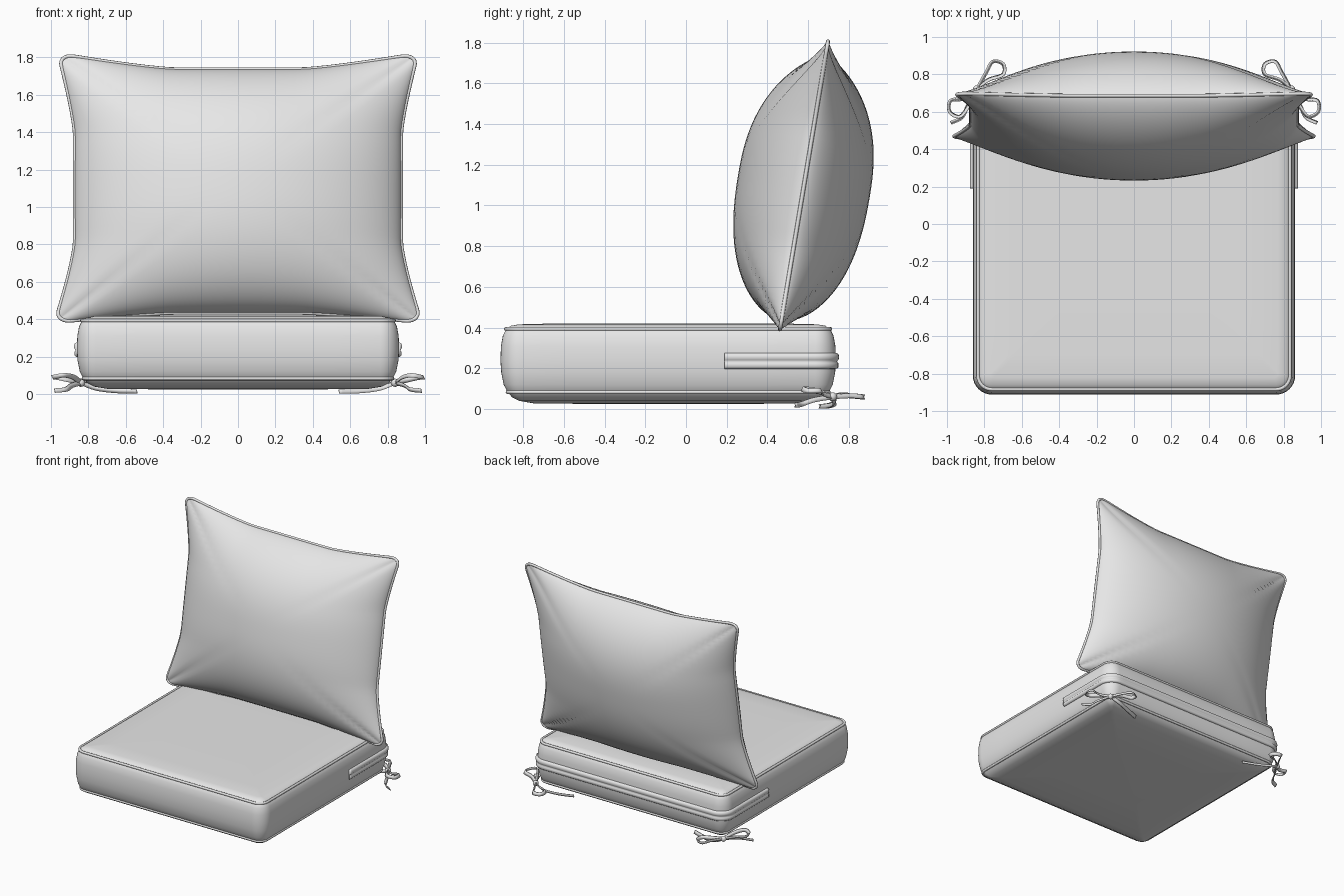
import bpy, bmesh, math
from mathutils import Vector

if "Cube" in bpy.data.objects:
    bpy.data.objects.remove(bpy.data.objects["Cube"])

fabric = bpy.data.materials.new("grey fabric")
fabric.diffuse_color = (0.8, 0.8, 0.8, 1)
fabric.use_nodes = True
fabric.node_tree.nodes["Principled BSDF"].inputs["Base Color"].default_value = fabric.diffuse_color


def finish(bm, name):
    bmesh.ops.recalc_face_normals(bm, faces=bm.faces)
    me = bpy.data.meshes.new(name)
    bm.to_mesh(me)
    bm.free()
    for p in me.polygons:
        p.use_smooth = True
    ob = bpy.data.objects.new(name, me)
    bpy.context.collection.objects.link(ob)
    me.materials.append(fabric)
    return ob


def loft(name, rings, closed_rings=True, wrap=False):
    """Skin a list of equal-length point rings and cap both ends."""
    bm = bmesh.new()
    vs = [[bm.verts.new(p) for p in r] for r in rings]
    n = len(rings[0])
    pairs = list(zip(vs, vs[1:])) + ([(vs[-1], vs[0])] if wrap else [])
    for a, b in pairs:
        for i in range(n if closed_rings else n - 1):
            j = (i + 1) % n
            bm.faces.new((a[i], a[j], b[j], b[i]))
    if closed_rings and not wrap:
        bm.faces.new(vs[0])
        bm.faces.new(vs[-1])
    return finish(bm, name)


def tube(name, pts, radius, sides=8):
    """Closed piping cord along a loop of points."""
    rings = []
    n = len(pts)
    for i, p in enumerate(pts):
        t = (pts[(i + 1) % n] - pts[i - 1]).normalized()
        a = t.cross(Vector((0, 0.6, 0.8)))
        if a.length < 0.3:
            a = t.cross(Vector((1, 0, 0)))
        a.normalize()
        # fixed frame: pick side vectors that never flip along the loop
        ref = FRAME.normalized()
        b = (ref - t * ref.dot(t)).normalized()
        a = t.cross(b)
        rings.append([p + radius * (math.cos(k * math.tau / sides) * a + math.sin(k * math.tau / sides) * b)
                      for k in range(sides)])
    return loft(name, rings, wrap=True)


# ---- seat cushion: stacked rounded-rectangle sections ----
X, Y0, Y1, R = 0.85, -0.9, 0.725, 0.09


def outline(off, z, seg=8, mid=6):
    r = max(R + off, 0.02)
    cx, ca, cb = X + off - r, Y0 - off + r, Y1 + off - r
    arcs = []
    for k, (x, y) in enumerate(((cx, ca), (cx, cb), (-cx, cb), (-cx, ca))):
        arcs.append([Vector((x + r * math.cos(a), y + r * math.sin(a), z))
                     for a in [math.pi / 2 * (k - 1 + i / seg) for i in range(seg + 1)]])
    pts = []
    for k in range(4):
        pts += arcs[k]
        p, q = arcs[k][-1], arcs[(k + 1) % 4][0]
        pts += [p.lerp(q, i / mid) for i in range(1, mid)]
    return pts


section = [(-0.5, 0.024), (-0.15, 0.028), (-0.08, 0.04), (-0.045, 0.058), (-0.022, 0.085),
           (-0.004, 0.12), (0.008, 0.18), (0.012, 0.24), (0.009, 0.31), (0.0, 0.36),
           (-0.015, 0.39), (-0.04, 0.409), (-0.08, 0.416), (-0.2, 0.419), (-0.5, 0.42)]
loft("seat_cushion", [outline(o, z) for o, z in section])

FRAME = Vector((0, 0, 1))
tube("seat_top_piping", outline(-0.016, 0.393), 0.010)
tube("seat_bottom_piping", outline(-0.024, 0.083), 0.010)

# ---- zip band wrapping the back of the seat ----
zip_profile = [(-0.01, 0.197), (0.016, 0.198), (0.024, 0.206), (0.024, 0.226), (0.017, 0.233),
               (0.024, 0.241), (0.028, 0.255), (0.024, 0.27), (0.014, 0.276), (-0.01, 0.275)]
cols = []
for o, z in zip_profile:
    line = [p for p in outline(o, z, mid=40) if p.y > 0.2]
    first, last = line[0].copy(), line[-1].copy()
    first.y = last.y = 0.19
    cols.append([first] + line + [last])
n = min(len(c) for c in cols)
loft("zip_band", [[c[i] if i < n // 2 else c[i - n] for c in cols] for i in range(n)])

# ---- back pillow: two bulged sheets sharing a pinched outline ----
CEN = Vector((0, 0.58, 1.1))
UP = Vector((0, 0.1644, 0.9864))
NOR = Vector((0, -0.9864, 0.1644))
K = 0.09


def pillow_point(u, v, side):
    r = max(abs(u), abs(v))
    a, b = u, v
    if r > 1e-6:  # round the corners of each concentric square
        bu, bv = u / r, v / r
        cu, cv = [max(-1 + K, min(1 - K, q)) for q in (bu, bv)]
        d = Vector((bu - cu, bv - cv))
        if abs(d.x) > 1e-6 and abs(d.y) > 1e-6:
            d = d.normalized() * K
        a, b = r * (cu + d.x), r * (cv + d.y)
    ev = max(0, (abs(b) - 0.4) / 0.6) ** 1.3
    eu = max(0, (abs(a) - 0.35) / 0.65) ** 1.3
    x = a * (0.872 + (0.09 if b > 0 else 0.108) * ev)
    t = b * ((0.645 + 0.085 * eu) if b > 0 else (0.675 + 0.052 * eu))
    fall = 0.72 if v > 0 else 0.55
    d = 0.328 * (max(0, 1 - u * u)) ** 0.65 * (max(0, 1 - abs(v) ** 2.4)) ** fall
    return CEN + Vector((x, 0, 0)) + UP * t + NOR * d * side


N = 48
steps = [math.sin(math.pi / 2 * (2 * i / N - 1)) for i in range(N + 1)]
bm = bmesh.new()
for side in (1, -1):
    g = [[bm.verts.new(pillow_point(u, v, side)) for u in steps] for v in steps]
    for j in range(N):
        for i in range(N):
            bm.faces.new((g[j][i], g[j][i + 1], g[j + 1][i + 1], g[j + 1][i]))
bmesh.ops.remove_doubles(bm, verts=bm.verts, dist=0.00005)
finish(bm, "back_pillow")

# piping round the pillow edge
edge = [(u, -1) for u in steps[:-1]] + [(1, v) for v in steps[:-1]]
edge += [(-u, 1) for u in steps[:-1]] + [(-1, -v) for v in steps[:-1]]
cord = []
for u, v in edge:
    p = pillow_point(u, v, 0)
    if not cord or (p - cord[-1]).length > 0.008:
        cord.append(p)
FRAME = NOR
tube("pillow_piping", cord, 0.010)


# ---- ribbon ties at the two back corners ----
def smooth_path(pts, sub=6):
    p = [Vector(q) for q in pts]
    p = [2 * p[0] - p[1]] + p + [2 * p[-1] - p[-2]]
    out = []
    for a, b, c, d in zip(p, p[1:], p[2:], p[3:]):
        for i in range(sub):
            t = i / sub
            out.append(0.5 * (2 * b + (c - a) * t + (2 * a - 5 * b + 4 * c - d) * t ** 2
                              + (3 * b - a - 3 * c + d) * t ** 3))
    return out + [p[-2]]


def ribbon(name, pts, half=0.013, thick=0.004):
    path = smooth_path(pts)
    rings = []
    for i, p in enumerate(path):
        t = path[min(i + 1, len(path) - 1)] - path[max(i - 1, 0)]
        s = t.cross(Vector((0, 0, 1))).normalized()
        w = (Vector((0, 0, 1)) + 0.5 * s).normalized() * half
        s = s * thick
        rings.append([p + w + s, p - w + s, p - w - s, p + w - s])
    return loft(name, rings)


knot = (0.84, 0.72, 0.06)
ties = {
    "tie_back_loop": [knot, (0.78, 0.77, 0.07), (0.70, 0.80, 0.065), (0.70, 0.855, 0.06),
                      (0.755, 0.868, 0.06), (0.79, 0.81, 0.065), knot],
    "tie_side_loop": [knot, (0.91, 0.67, 0.075), (0.98, 0.66, 0.09), (0.985, 0.60, 0.09),
                      (0.93, 0.575, 0.10), (0.88, 0.64, 0.09), knot],
    "tie_side_tail": [knot, (0.89, 0.63, 0.045), (0.92, 0.57, 0.025), (0.98, 0.54, 0.018)],
    "tie_inner_tail": [knot, (0.76, 0.73, 0.03), (0.65, 0.70, 0.016), (0.54, 0.66, 0.0135)],
}
for sx, label in ((1, "right"), (-1, "left")):
    for part, pts in ties.items():
        ribbon(f"{label}_{part}", [(sx * x, y, z) for x, y, z in pts])
    bm = bmesh.new()
    bmesh.ops.create_uvsphere(bm, u_segments=12, v_segments=8, radius=0.022)
    bmesh.ops.translate(bm, vec=(sx * knot[0], knot[1], knot[2]), verts=bm.verts)
    finish(bm, f"{label}_tie_knot")
